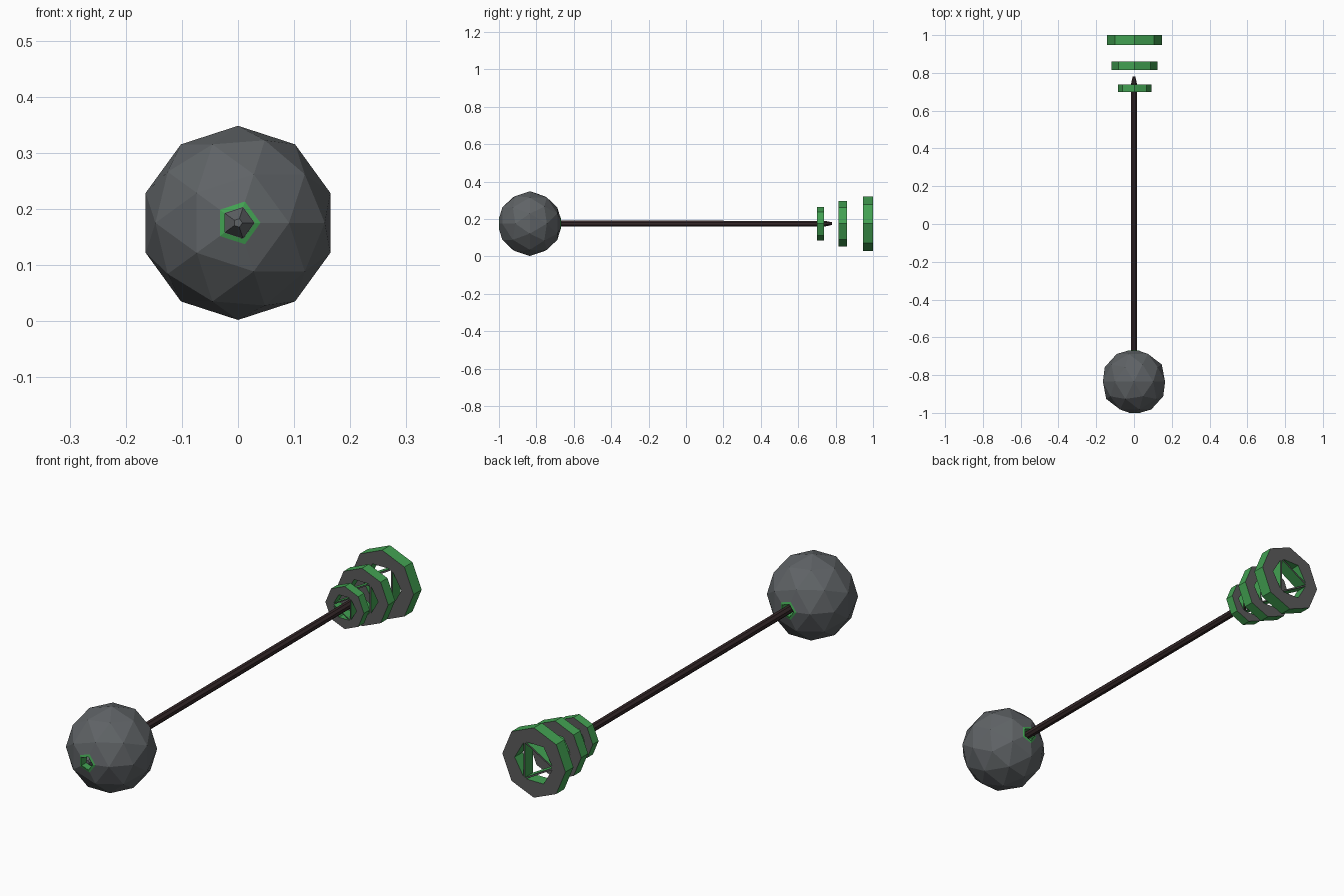
import bpy, bmesh, math
from mathutils import Matrix, Vector

if "Cube" in bpy.data.objects:
    bpy.data.objects.remove(bpy.data.objects["Cube"])

CZ = 0.175                                   # height of the long axis
TURN = Matrix.Rotation(math.pi / 2, 4, 'X')  # local z -> -y, local y -> z


def material(name, rgb):
    m = bpy.data.materials.new(name)
    m.diffuse_color = (*rgb, 1)
    m.use_nodes = True
    m.node_tree.nodes["Principled BSDF"].inputs["Base Color"].default_value = m.diffuse_color
    return m


STONE = material("slate_grey", (0.115, 0.125, 0.133))
PLATE = material("plate_grey", (0.105, 0.105, 0.105))
GREEN = material("leaf_green", (0.055, 0.36, 0.085))
WOOD = material("dark_brown", (0.035, 0.021, 0.022))


def add(name, bm, mats, y=0, x=0):
    """Turn a bmesh onto the long axis and link it as an object."""
    bm.transform(Matrix.Translation((x, y, CZ)) @ TURN)
    me = bpy.data.meshes.new(name)
    bm.to_mesh(me)
    bm.free()
    for m in mats:
        me.materials.append(m)
    ob = bpy.data.objects.new(name, me)
    bpy.context.collection.objects.link(ob)
    return ob


def ngon(n, r, turn=0):
    return [Vector((r * math.cos(turn + 2 * math.pi * i / n),
                    r * math.sin(turn + 2 * math.pi * i / n))) for i in range(n)]


def loft(bm, sections, n, turn=0, cap=True):
    """Join n-sided rings given as (radius, local z)."""
    rings = [[bm.verts.new((p.x, p.y, z)) for p in ngon(n, r, turn)] for r, z in sections]
    for a, b in zip(rings, rings[1:]):
        for i in range(n):
            j = (i + 1) % n
            bm.faces.new((a[i], a[j], b[j], b[i]))
    if cap:
        bm.faces.new(rings[0][::-1])
        bm.faces.new(rings[-1])
    bmesh.ops.recalc_face_normals(bm, faces=bm.faces)


# Ball: faceted sphere with a small pentagonal opening at each pole
BALL_Y, BALL_R, CUT = -0.835, 0.173, 0.165
bm = bmesh.new()
bmesh.ops.create_icosphere(bm, subdivisions=2, radius=BALL_R)
for s in (1, -1):
    bmesh.ops.bisect_plane(bm, geom=bm.verts[:] + bm.edges[:] + bm.faces[:],
                           plane_co=(0, 0, s * CUT), plane_no=(0, 0, s), clear_outer=True)
add("ball", bm, [STONE], BALL_Y)

# Green collars lining both openings
for name, s, turn in (("front_collar", 1, 0), ("rear_collar", -1, math.pi)):
    bm = bmesh.new()
    loft(bm, [(0.040, s * 0.1625), (0.030, s * 0.1655), (0.029, s * 0.12)], 5, turn, cap=False)
    add(name, bm, [GREEN], BALL_Y)

# Blunt plug seen inside the front opening
bm = bmesh.new()
loft(bm, [(0.029, 0.13), (0.008, 0.158)], 5)
add("front_plug", bm, [STONE], BALL_Y)

# Shaft with a narrowed rear tip
bm = bmesh.new()
loft(bm, [(0.008, -0.78), (0.016, -0.745), (0.017, 0.1), (0.017, 0.72)], 8, math.pi / 8)
add("shaft", bm, [WOOD])


def tail_ring(name, r, y0, y1):
    """Octagonal plate pierced by a triangle and three slots around it."""
    hexa = ngon(6, r * 0.64)
    loops = [ngon(8, r), [hexa[i] * 0.9 for i in (1, 3, 5)]]
    for i in (0, 2, 4):
        slot = [hexa[i - 1], hexa[i], hexa[(i + 1) % 6]]
        mid = sum(slot, Vector((0, 0))) / 3
        loops.append([mid + (p - mid) * 0.86 for p in slot])
    cu = bpy.data.curves.new(name, 'CURVE')
    cu.dimensions, cu.fill_mode, cu.extrude = '2D', 'BOTH', (y1 - y0) / 2
    for pts in loops:
        sp = cu.splines.new('POLY')
        sp.points.add(len(pts) - 1)
        for p, q in zip(sp.points, pts):
            p.co = (q.x, q.y, 0, 1)
        sp.use_cyclic_u = True
    tmp = bpy.data.objects.new(name + "_outline", cu)
    bpy.context.collection.objects.link(tmp)
    bpy.context.view_layer.update()
    me = bpy.data.meshes.new_from_object(
        tmp.evaluated_get(bpy.context.evaluated_depsgraph_get()))
    bpy.data.objects.remove(tmp)
    bm = bmesh.new()
    bm.from_mesh(me)
    bmesh.ops.remove_doubles(bm, verts=bm.verts, dist=1e-5)
    bmesh.ops.recalc_face_normals(bm, faces=bm.faces)
    for f in bm.faces:                       # flat faces grey, walls green
        f.smooth = False
        f.material_index = 0 if abs(f.normal.z) > 0.5 else 1
    add(name, bm, [PLATE, GREEN], (y0 + y1) / 2, 0.003)


# Three tail rings growing toward the rear
tail_ring("small_tail_ring", 0.089, 0.70, 0.738)
tail_ring("middle_tail_ring", 0.121, 0.815, 0.86)
tail_ring("large_tail_ring", 0.146, 0.947, 1.0)
